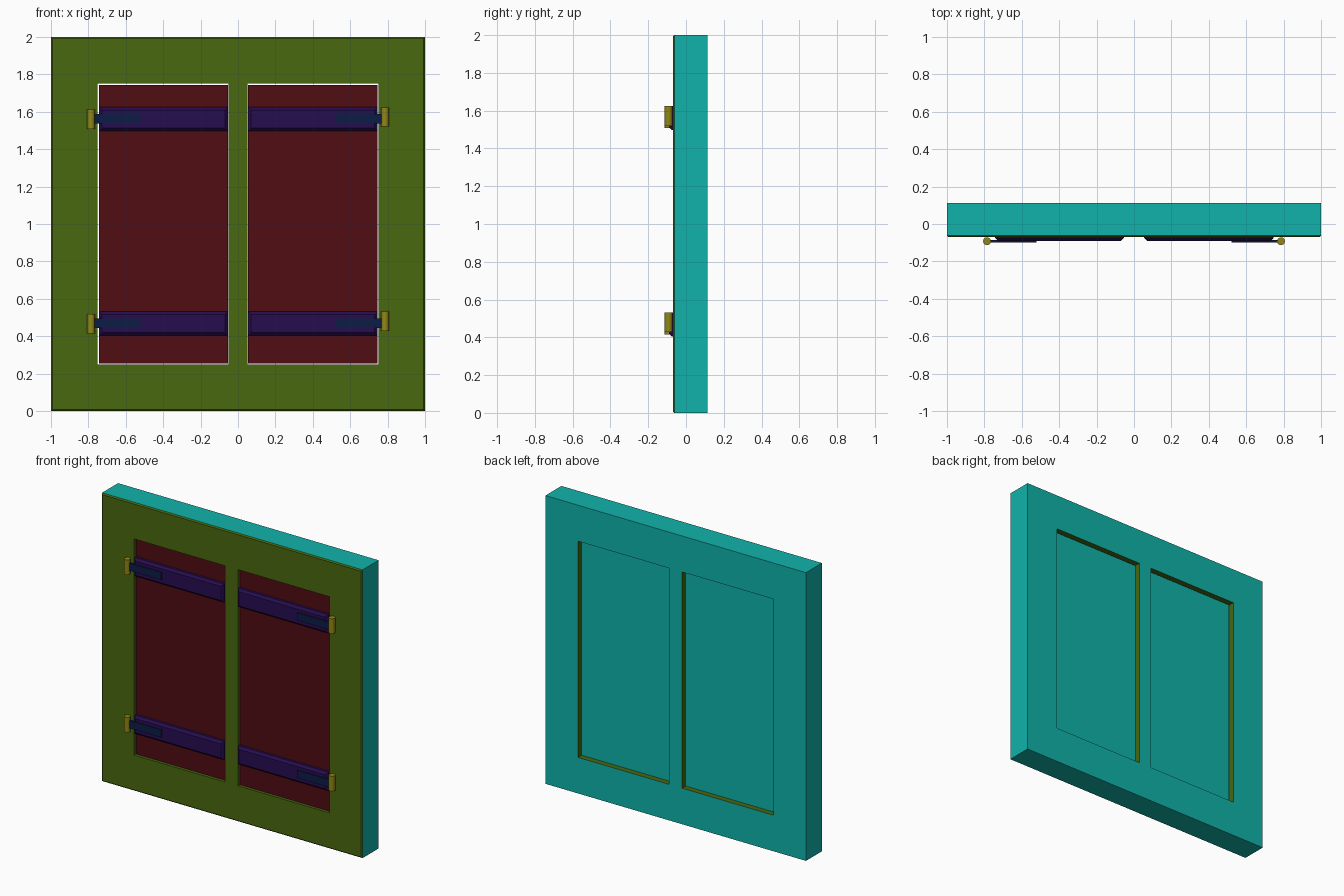
import bpy, bmesh
from mathutils import Matrix, Vector

if "Cube" in bpy.data.objects:
    bpy.data.objects.remove(bpy.data.objects["Cube"])


def mat(name, rgb):
    m = bpy.data.materials.new(name)
    m.diffuse_color = (*rgb, 1)
    m.use_nodes = True
    m.node_tree.nodes["Principled BSDF"].inputs["Base Color"].default_value = m.diffuse_color
    return m


GREEN = mat("green_front", (0.065, 0.14, 0.005))
TEAL = mat("teal_back", (0.005, 0.45, 0.40))
RED = mat("red_panel", (0.08, 0.004, 0.006))
PURPLE = mat("purple_batten", (0.02, 0.004, 0.08))
NAVY = mat("navy_strap", (0.004, 0.012, 0.06))
YELLOW = mat("yellow_barrel", (0.28, 0.24, 0.007))


def finish(bm, name, *mats):
    bmesh.ops.recalc_face_normals(bm, faces=bm.faces)
    me = bpy.data.meshes.new(name)
    bm.to_mesh(me)
    bm.free()
    for m in mats:
        me.materials.append(m)
    ob = bpy.data.objects.new(name, me)
    bpy.context.collection.objects.link(ob)
    return ob


def box_bm(x, y, z):
    bm = bmesh.new()
    size = [b - a for a, b in (x, y, z)]
    mid = [(a + b) / 2 for a, b in (x, y, z)]
    bmesh.ops.create_cube(bm, size=1, matrix=Matrix.Translation(mid) @ Matrix.Diagonal((*size, 1)))
    return bm


def front_edges(bm, test=lambda v: True):
    y = min(v.co.y for v in bm.verts)
    return [e for e in bm.edges if all(v.co.y < y + 1e-4 and test(v) for v in e.verts)]


FRONT, BACK = -0.07, 0.113

# Frame: grid of cells with two openings, extruded backwards
bm = bmesh.new()
xs, zs = (-1, -0.75, -0.05, 0.05, 0.75, 1), (0, 0.25, 1.75, 2)
v = [[bm.verts.new((x, FRONT, z)) for z in zs] for x in xs]
for i in range(5):
    for j in range(3):
        if not (j == 1 and i in (1, 3)):
            bm.faces.new((v[i][j], v[i + 1][j], v[i + 1][j + 1], v[i][j + 1]))
ext = bmesh.ops.extrude_face_region(bm, geom=bm.faces[:], use_keep_orig=True)
bmesh.ops.translate(bm, vec=(0, BACK - FRONT, 0),
                    verts=[g for g in ext["geom"] if isinstance(g, bmesh.types.BMVert)])
bmesh.ops.recalc_face_normals(bm, faces=bm.faces)
for f in bm.faces:
    c = f.calc_center_median()
    outer = abs(c.x) > 0.999 or abs(c.z - 1) > 0.999
    f.material_index = 1 if outer or f.normal.y > 0.5 else 0
# Slightly softened outer front edge
rim = [e for e in front_edges(bm) if any(all(abs(abs(p.co[k] - o) - 1) < 1e-4 for p in e.verts)
                                         and abs(e.verts[0].co[k] - e.verts[1].co[k]) < 1e-4
                                         for k, o in ((0, 0), (2, 1)))]
bmesh.ops.bevel(bm, geom=rim, offset=0.008, segments=1, affect="EDGES", material=0)
finish(bm, "window_frame", GREEN, TEAL)

for side, s, x0, x1, dz in (("left", -1, -0.742, -0.054, 0.0), ("right", 1, 0.054, 0.746, 0.012)):
    # Shutter panel
    bm = box_bm((x0, x1), (-0.057, 0.08), (0.254, 1.744))
    for f in bm.faces:
        f.normal_update()
        f.material_index = 1 if f.normal.y > 0.5 else 0
    finish(bm, side + "_shutter", RED, TEAL)

    for level, z in (("lower", 0.468), ("upper", 1.561)):
        tag = f"{side}_{level}_"
        # Chamfered batten
        bm = box_bm((x0, x1), (-0.09, -0.055), (z - 0.064, z + 0.064))
        bmesh.ops.bevel(bm, geom=front_edges(bm), offset=0.015, segments=1, affect="EDGES")
        finish(bm, tag + "batten", PURPLE)
        # Flat hinge strap
        xa, xb = sorted((s * 0.522, s * 0.785))
        finish(box_bm((xa, xb), (-0.098, -0.086), (z - 0.025, z + 0.027)), tag + "strap", NAVY)
        # Hinge barrel
        bpy.ops.mesh.primitive_cylinder_add(vertices=16, radius=0.021, depth=0.104,
                                            location=(s * 0.786, -0.092, z - 0.001 + dz))
        ob = bpy.context.object
        ob.name = tag + "barrel"
        ob.data.materials.append(YELLOW)
        bpy.ops.object.shade_smooth_by_angle()
